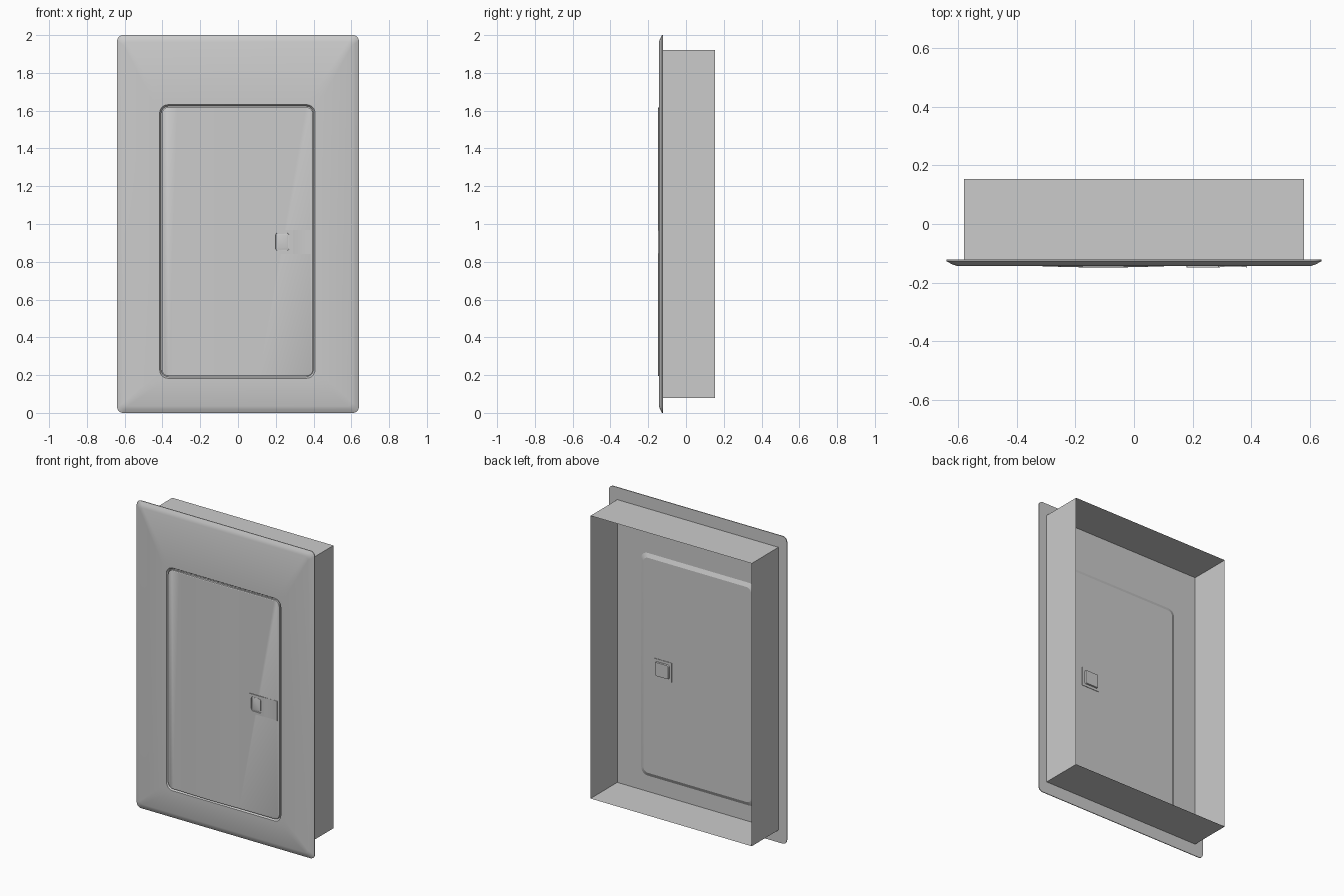
import bpy, bmesh, math
from mathutils import Vector

if "Cube" in bpy.data.objects:
    bpy.data.objects.remove(bpy.data.objects["Cube"])


def ring(x0, x1, z0, z1, r, y, n=6):
    """Rounded rectangle in the xz plane at depth y."""
    corners = [(x1 - r, z1 - r, 0), (x0 + r, z1 - r, 90), (x0 + r, z0 + r, 180), (x1 - r, z0 + r, 270)]
    pts = []
    for cx, cz, a0 in corners:
        for i in range(n):
            a = math.radians(a0 + 90 * i / (n - 1))
            pts.append((cx + r * math.cos(a), y, cz + r * math.sin(a)))
    return pts


def finish(bm, name, angle=30):
    bmesh.ops.recalc_face_normals(bm, faces=bm.faces)
    me = bpy.data.meshes.new(name)
    bm.to_mesh(me)
    bm.free()
    ob = bpy.data.objects.new(name, me)
    bpy.context.collection.objects.link(ob)
    bpy.ops.object.select_all(action='DESELECT')
    ob.select_set(True)
    bpy.context.view_layer.objects.active = ob
    bpy.ops.object.shade_smooth_by_angle(angle=math.radians(angle))
    return ob


def loft(rings):
    """Skin successive rings, capping the first and last."""
    bm = bmesh.new()
    rows = [[bm.verts.new(p) for p in r] for r in rings]
    for a, b in zip(rows, rows[1:]):
        for i in range(len(a)):
            j = (i + 1) % len(a)
            bm.faces.new((a[i], a[j], b[j], b[i]))
    bm.faces.new(rows[0])
    bm.faces.new(rows[-1])
    return bm


def rect(x0, x1, z0, z1, inset, r, y):
    return ring(x0 + inset, x1 - inset, z0 + inset, z1 - inset, r, y)


# Open box: four sheet walls
bm = bmesh.new()
outline = [(-.58, .08), (.58, .08), (.58, 1.92), (-.58, 1.92)]
front = [bm.verts.new((x, -.122, z)) for x, z in outline]
back = [bm.verts.new((x, .153, z)) for x, z in outline]
for i in range(4):
    j = (i + 1) % 4
    bm.faces.new((front[i], front[j], back[j], back[i]))
finish(bm, "box_walls")

# Trim plate: pressed door pan behind, bevelled rim, door recess in front
trim = (-.64, .64, 0, 2)
pan = (-.415, .408, .183, 1.632)
finish(loft([
    rect(*pan, .025, .03, -.110),
    rect(*pan, .0, .045, -.122),
    rect(*trim, .0, .03, -.122),
    rect(*trim, .0, .03, -.127),
    rect(*trim, .018, .025, -.137),
    rect(*trim, .036, .02, -.143),
    rect(*pan, .0, .045, -.143),
    rect(*pan, .008, .04, -.130),
]), "trim_plate", 20)

# Door: thin slab with a shallow bulge on its left half
door = (-.403, .397, .195, 1.618)
bm = loft([rect(*door, 0, .035, -.131), rect(*door, 0, .035, -.142), rect(*door, .004, .033, -.144)])
x0, x1 = -.32, .11
for i in range(13):
    x = x0 + (x1 - x0) * i / 12
    bmesh.ops.bisect_plane(bm, geom=bm.verts[:] + bm.edges[:] + bm.faces[:],
                           plane_co=Vector((x, 0, 0)), plane_no=Vector((1, 0, 0)))
for v in bm.verts:
    if x0 < v.co.x < x1 and v.co.y < -.140:
        v.co.y -= .0045 * math.sin(math.pi * (v.co.x - x0) / (x1 - x0))
finish(bm, "door", 25)

# Latch surround with a recessed window
surround = (.18, .29, .842, .968)
window = (.199, .271, .859, .953)
finish(loft([
    rect(*surround, 0, .003, -.140),
    rect(*surround, 0, .003, -.148),
    rect(*window, 0, .012, -.148),
    rect(*window, .002, .011, -.141),
]), "latch_surround")

# Latch slider inside the window
finish(loft([rect(*window, .006, .01, -.140), rect(*window, .006, .01, -.145),
             rect(*window, .009, .009, -.146)]), "latch_slider")

# Finger scoop: shallow concave ramp beside the latch
bm = bmesh.new()
profile = [(.29, -.140)]
for i in range(9):
    t = i / 8
    profile.append((.29 + .096 * t, -.148 + .0035 * math.sin(math.pi * t)))
profile.append((.386, -.140))
lo = [bm.verts.new((x, y, .842)) for x, y in profile]
hi = [bm.verts.new((x, y, .968)) for x, y in profile]
for i in range(len(lo)):
    j = (i + 1) % len(lo)
    bm.faces.new((lo[i], lo[j], hi[j], hi[i]))
bm.faces.new(lo)
bm.faces.new(hi)
finish(bm, "finger_scoop")

# Latch housing on the rear of the door
housing = (.178, .312, .842, .968)
finish(loft([
    rect(*housing, 0, .003, -.112),
    rect(*housing, 0, .003, -.107),
    rect(*housing, .017, .01, -.107),
    rect(*housing, .019, .01, -.098),
]), "latch_housing")
